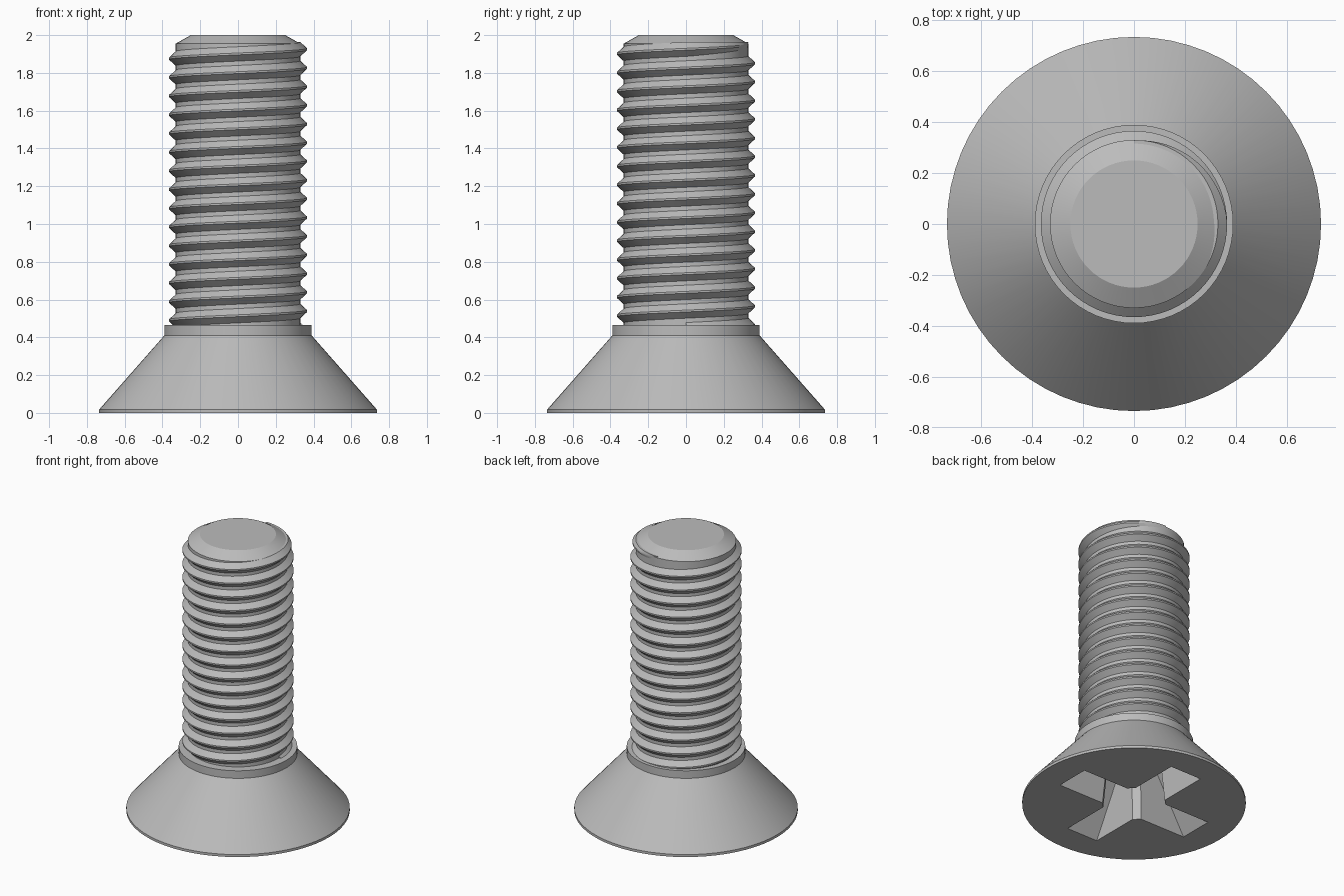
import bpy
import bmesh
import math

cube = bpy.data.objects.get("Cube")
if cube:
    bpy.data.objects.remove(cube, do_unlink=True)

SEGMENTS = 64
PITCH = 0.099
CORE = 0.33

steel = bpy.data.materials.new("grey steel")
steel.use_nodes = True
grey = (0.5, 0.5, 0.5, 1)
steel.diffuse_color = grey
steel.node_tree.nodes["Principled BSDF"].inputs["Base Color"].default_value = grey


def make_object(name, bm):
    bmesh.ops.recalc_face_normals(bm, faces=bm.faces)
    mesh = bpy.data.meshes.new(name)
    bm.to_mesh(mesh)
    bm.free()
    mesh.materials.append(steel)
    obj = bpy.data.objects.new(name, mesh)
    bpy.context.collection.objects.link(obj)
    return obj


def loft(bm, rings):
    """Skin equal-length rings of points and cap both ends."""
    loops = [[bm.verts.new(p) for p in ring] for ring in rings]
    n = len(loops[0])
    for a, b in zip(loops, loops[1:]):
        for i in range(n):
            j = (i + 1) % n
            bm.faces.new((a[i], a[j], b[j], b[i]))
    bm.faces.new(loops[0])
    bm.faces.new(loops[-1])


def circle(r, z):
    steps = [2 * math.pi * i / SEGMENTS for i in range(SEGMENTS)]
    return [(r * math.cos(a), r * math.sin(a), z) for a in steps]


def cross(reach, half, z):
    """Four-armed outline with chamfered inner corners."""
    arm = [(reach, -half), (reach, half), (half + 0.04, half), (half, half + 0.04)]
    ring = []
    for c, s in ((1, 0), (0, 1), (-1, 0), (0, -1)):
        ring += [(x * c - y * s, x * s + y * c, z) for x, y in arm]
    return ring


def smooth(obj, degrees):
    bpy.ops.object.select_all(action="DESELECT")
    obj.select_set(True)
    bpy.context.view_layer.objects.active = obj
    bpy.ops.object.shade_smooth_by_angle(angle=math.radians(degrees))


# Turned body: rim, countersunk head, collar, core and chamfered tip
profile = [(0.735, 0), (0.735, 0.018), (0.39, 0.41), (0.39, 0.465),
           (CORE, 0.465), (CORE, 1.955), (0.25, 2)]
bm = bmesh.new()
loft(bm, [circle(r, z) for r, z in profile])
body = make_object("screw_body", bm)

# Tapered cross recess cut into the head
bm = bmesh.new()
loft(bm, [cross(0.56, 0.128, -0.02), cross(0.53, 0.125, 0), cross(0.28, 0.10, 0.38)])
cutter = make_object("recess_cutter", bm)
cutter.hide_render = True
cut = body.modifiers.new("cross_recess", "BOOLEAN")
cut.operation = "DIFFERENCE"
cut.solver = "EXACT"
cut.object = cutter
bpy.context.view_layer.objects.active = body
bpy.ops.object.modifier_apply(modifier=cut.name)
bpy.data.objects.remove(cutter, do_unlink=True)
smooth(body, 28)

# Helical thread, fading into the core over its last quarter turn
TURNS = 15.25
END_ANGLE = math.pi / 2
count = int(TURNS * SEGMENTS)
rings = []
for i in range(count + 1):
    left = (count - i) / SEGMENTS
    a = END_ANGLE - 2 * math.pi * left
    z = 1.95 - PITCH * left
    fade = min(1, 0.03 + left * 4)
    crest = CORE - 0.004 + 0.04 * fade
    wide = 0.012 + 0.026 * fade
    section = [(CORE - 0.02, -wide), (CORE, -wide), (crest, -0.005),
               (crest, 0.005), (CORE, wide), (CORE - 0.02, wide)]
    rings.append([(r * math.cos(a), r * math.sin(a), z + dz) for r, dz in section])
bm = bmesh.new()
loft(bm, rings)
thread = make_object("screw_thread", bm)
smooth(thread, 28)
